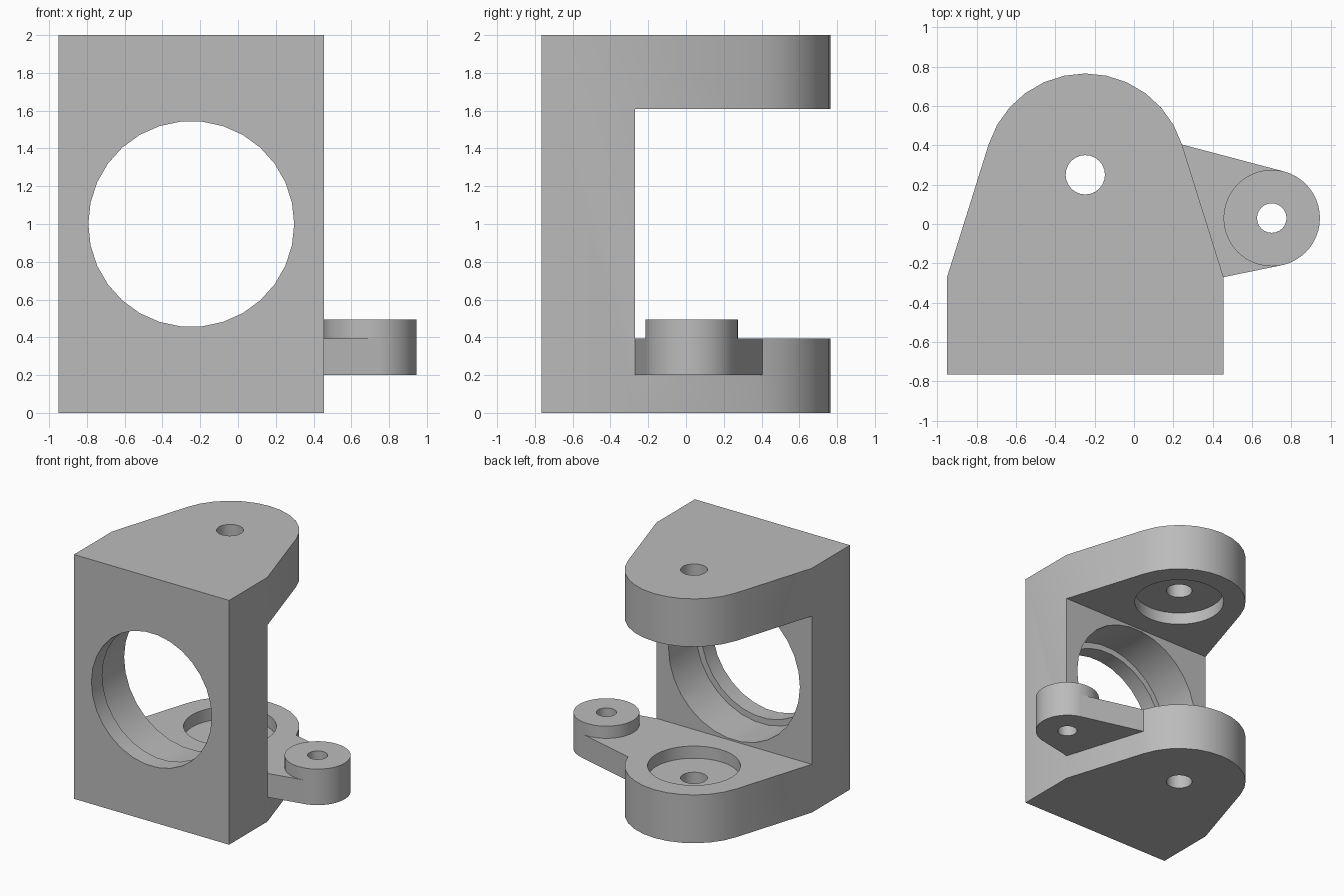
import bpy, bmesh, math
from mathutils import Vector

cube = bpy.data.objects.get("Cube")
if cube:
    bpy.data.objects.remove(cube, do_unlink=True)

grey = bpy.data.materials.new("plain grey")
grey.use_nodes = True
colour = (0.5, 0.5, 0.5, 1.0)
grey.diffuse_color = colour
grey.node_tree.nodes["Principled BSDF"].inputs["Base Color"].default_value = colour


def arc(centre, radius, start, end, steps):
    """Points along an arc, angles in degrees."""
    angles = [math.radians(start + (end - start) * i / steps) for i in range(steps + 1)]
    return [(centre[0] + radius * math.cos(a), centre[1] + radius * math.sin(a)) for a in angles]


def circle(centre, radius, sides):
    return arc(centre, radius, 0, 360, sides)[:-1]


def tangent_point(point, centre, radius, side):
    """Where a line from point touches a circle; side picks which of the two."""
    d = Vector(point) - Vector(centre)
    a = math.atan2(d.y, d.x) + side * math.acos(radius / d.length)
    return (centre[0] + radius * math.cos(a), centre[1] + radius * math.sin(a))


def prism(name, outline, low, high, axis="z"):
    """Extrude an outline along z, or an x-z outline along y."""
    bm = bmesh.new()
    place = (lambda p: (p[0], p[1], low)) if axis == "z" else (lambda p: (p[0], low, p[1]))
    face = bm.faces.new([bm.verts.new(place(p)) for p in outline])
    grown = bmesh.ops.extrude_face_region(bm, geom=[face])["geom"]
    shift = Vector((0, 0, high - low)) if axis == "z" else Vector((0, high - low, 0))
    bmesh.ops.translate(bm, vec=shift, verts=[v for v in grown if isinstance(v, bmesh.types.BMVert)])
    bmesh.ops.recalc_face_normals(bm, faces=bm.faces)
    mesh = bpy.data.meshes.new(name)
    bm.to_mesh(mesh)
    bm.free()
    mesh.materials.append(grey)
    obj = bpy.data.objects.new(name, mesh)
    bpy.context.collection.objects.link(obj)
    return obj


def combine(target, tool, operation):
    """Apply a boolean and discard the tool."""
    tool.hide_render = True
    mod = target.modifiers.new(operation, "BOOLEAN")
    mod.operation, mod.solver, mod.object = operation, "EXACT", tool
    bpy.context.view_layer.objects.active = target
    bpy.ops.object.modifier_apply(modifier=mod.name)
    bpy.data.objects.remove(tool, do_unlink=True)


# Main dimensions
left, right = -0.95, 0.455
front, wall_back = -0.765, -0.27
mid = (left + right) / 2
pivot, nose_r = (mid, 0.25), 0.515
plate_top, plate_under = 0.395, 1.608
corner = (right, wall_back)

# Bracket block with rounded nose, then the gap between the two plates
touch = tangent_point(corner, pivot, nose_r, 1)
start = math.degrees(math.atan2(touch[1] - pivot[1], touch[0] - pivot[0]))
nose = arc(pivot, nose_r, start, 180 - start, 12)
outline = [(left, front), (right, front), corner] + nose + [(left, wall_back)]
bracket = prism("bracket", outline, 0, 2)
gap = [(-2, plate_top), (2, plate_top), (2, plate_under), (-2, plate_under)]
combine(bracket, prism("gap_cutter", gap, wall_back, 2, "y"), "DIFFERENCE")

# Side arm and boss, flush with the lower plate
boss_at, boss_r, arm_low = (0.70, 0.03), 0.245, 0.2
arm_outline = [touch, (0.2, 0.0), corner,
               tangent_point(corner, boss_at, boss_r, 1), boss_at,
               tangent_point(touch, boss_at, boss_r, -1)]
combine(bracket, prism("arm", arm_outline, arm_low, plate_top), "UNION")
combine(bracket, prism("boss", circle(boss_at, boss_r, 48), arm_low, 0.495), "UNION")

# Stepped bore through the wall
bore_at = (mid, 1.0)
combine(bracket, prism("bore_cutter", circle(bore_at, 0.545, 30), -1, 0, "y"), "DIFFERENCE")
combine(bracket, prism("counterbore_cutter", circle(bore_at, 0.595, 30), -0.625, 0, "y"), "DIFFERENCE")

# Round pockets facing each other, pivot holes and the boss hole
pocket = circle(pivot, 0.345, 36)
combine(bracket, prism("pocket_cutter", pocket, plate_top - 0.1, plate_under + 0.1), "DIFFERENCE")
combine(bracket, prism("pivot_cutter", circle(pivot, 0.1, 24), -1, 3), "DIFFERENCE")
combine(bracket, prism("boss_hole_cutter", circle(boss_at, 0.075, 24), 0, 1), "DIFFERENCE")

# Smooth curved walls with crisp edges
bpy.ops.object.select_all(action="DESELECT")
bracket.select_set(True)
bpy.context.view_layer.objects.active = bracket
bpy.ops.object.shade_smooth_by_angle(angle=math.radians(30))
